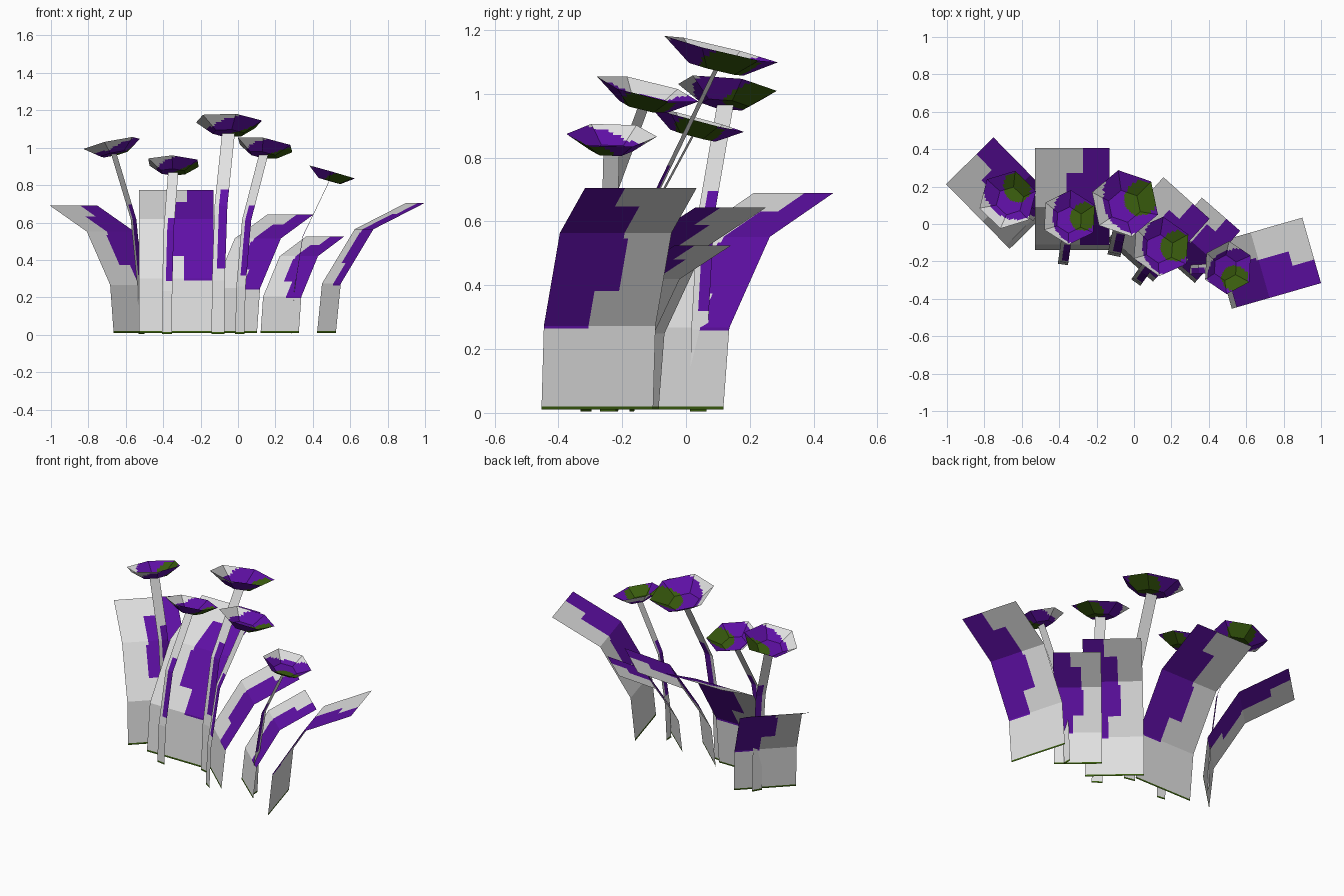
import bpy, bmesh, math
from mathutils import Vector, Matrix

if "Cube" in bpy.data.objects:
    bpy.data.objects.remove(bpy.data.objects["Cube"])


def material(name, rgb):
    m = bpy.data.materials.new(name)
    m.diffuse_color = (*rgb, 1)
    m.use_nodes = True
    m.node_tree.nodes["Principled BSDF"].inputs["Base Color"].default_value = m.diffuse_color
    return m


MATS = [material("pale grey", (0.75, 0.75, 0.75)),
        material("purple", (0.115, 0.005, 0.38)),
        material("dark green", (0.04, 0.105, 0.004))]
PALE, PURPLE, GREEN = 0, 1, 2


def finish(name, bm):
    mesh = bpy.data.meshes.new(name)
    bm.to_mesh(mesh)
    bm.free()
    for m in MATS:
        mesh.materials.append(m)
    ob = bpy.data.objects.new(name, mesh)
    bpy.context.collection.objects.link(ob)
    return ob


def interp(profile, z):
    for (o0, z0), (o1, z1) in zip(profile, profile[1:]):
        if z <= z1 + 1e-9:
            return o0 + (o1 - o0) * (z - z0) / (z1 - z0)
    return profile[-1][0]


def strip(name, base, angle, width, profile, cuts, cols, rule):
    """Bent flat blade; profile is (outward, height), columns run from its right edge."""
    a = math.radians(angle)
    out = Vector((math.cos(a), math.sin(a), 0))
    right = Vector((math.sin(a), -math.cos(a), 0))
    zs = sorted({z for _, z in profile} | set(cuts))
    bm = bmesh.new()
    rows = []
    for z in zs:
        c = Vector((base[0], base[1], z)) + out * interp(profile, z)
        rows.append([bm.verts.new(c + right * width * (0.5 - r)) for r in cols])
    for j in range(len(zs) - 1):
        for i in range(len(cols) - 1):
            f = bm.faces.new((rows[j][i], rows[j + 1][i], rows[j + 1][i + 1], rows[j][i + 1]))
            f.material_index = rule((cols[i] + cols[i + 1]) / 2, (zs[j] + zs[j + 1]) / 2)
    return finish(name, bm)


# Leaves: one blade, scaled and turned
LEAF = [(0, 0.01), (0.03, 0.30), (0.23, 0.62), (0.545, 0.775)]


def leaf(name, base, angle, s):
    def rule(r, z):
        if z < 0.02:
            return GREEN
        z /= s
        limit = 0 if z < 0.29 else 0.4 if z < 0.42 else 0.62 if z < 0.60 else 0.58 if z < 0.71 else 0.36
        return PURPLE if r < limit else PALE
    profile = [(o * s, z * s if z > 0.02 else z) for o, z in LEAF]
    cuts = [0.02] + [z * s for z in (0.29, 0.42, 0.60, 0.71)]
    strip(name, base, angle, 0.40 * s, profile, cuts, [0, 0.36, 0.4, 0.58, 0.62, 1], rule)


leaf("leaf_left", (-0.538, -0.008), 134.5, 0.89)
leaf("leaf_back", (-0.33, -0.14), 90, 1.0)
leaf("leaf_middle", (-0.022, -0.197), 48, 0.83)
leaf("leaf_small", (0.223, -0.226), 49, 0.677)
leaf("leaf_right", (0.473, -0.278), 16, 0.91)


# Flowers: six-sided shallow cup on a bent flat stem
def flower(name, centre, radius, lean, tilt, green_dir, stem_width, reach):
    a = math.radians(lean)
    out = Vector((math.cos(a), math.sin(a), 0))
    rot = Matrix.Rotation(math.radians(tilt), 4, (-out.y, out.x, 0))
    depth = 0.35 * radius
    g = math.radians(green_dir)
    patch = Vector((math.cos(g), math.sin(g))) * radius * 0.52

    bm = bmesh.new()

    def ring(r, z):
        return [bm.verts.new((r * math.cos(g + math.radians(18 + 60 * k)),
                              r * math.sin(g + math.radians(18 + 60 * k)), z)) for k in range(6)]
    rim, floor = ring(radius, 0), ring(radius * 0.48, -depth)
    mid = bm.verts.new((0, 0, -depth))
    for k in range(6):
        n = (k + 1) % 6
        bm.faces.new((rim[k], floor[k], floor[n], rim[n]))
        bm.faces.new((floor[k], mid, floor[n]))
    bmesh.ops.subdivide_edges(bm, edges=bm.edges[:], cuts=7, use_grid_fill=True)
    # Colour patches spread from one side of the cup
    for f in bm.faces:
        d = (f.calc_center_median().xy - patch).length / radius
        f.material_index = GREEN if d < 0.49 else PURPLE if d < 1.1 else PALE
    bmesh.ops.transform(bm, matrix=Matrix.Translation(centre) @ rot, verts=bm.verts)
    finish(name + "_head", bm)

    top = Vector(centre) + rot @ Vector((0, 0, -depth))
    base = top - out * reach
    h = top.z
    profile = [(0, 0.005), (0.05 * reach, 0.27 * h), (0.29 * reach, 0.64 * h), (reach, h)]

    def rule(r, z):
        return GREEN if z < 0.015 else PURPLE if r < 0.65 and 0.33 < z / h < 0.72 else PALE
    strip(name + "_stem", base, lean, stem_width, profile,
          [0.015, 0.33 * h, 0.72 * h], [0, 0.65, 1], rule)


flower("flower_left", (-0.675, 0.13, 1.02), 0.16, 150, 14, 58, 0.06, 0.17)
flower("flower_low", (-0.345, 0.035, 0.92), 0.152, 82, 15, 9, 0.055, 0.24)
flower("flower_tall", (-0.048, 0.11, 1.14), 0.186, 78, 14, 23, 0.07, 0.27)
flower("flower_middle", (0.145, -0.12, 1.015), 0.164, 55, 16, 7, 0.06, 0.22)
flower("flower_right", (0.502, -0.233, 0.87), 0.142, 3, 16, -51, 0.05, 0.2)
